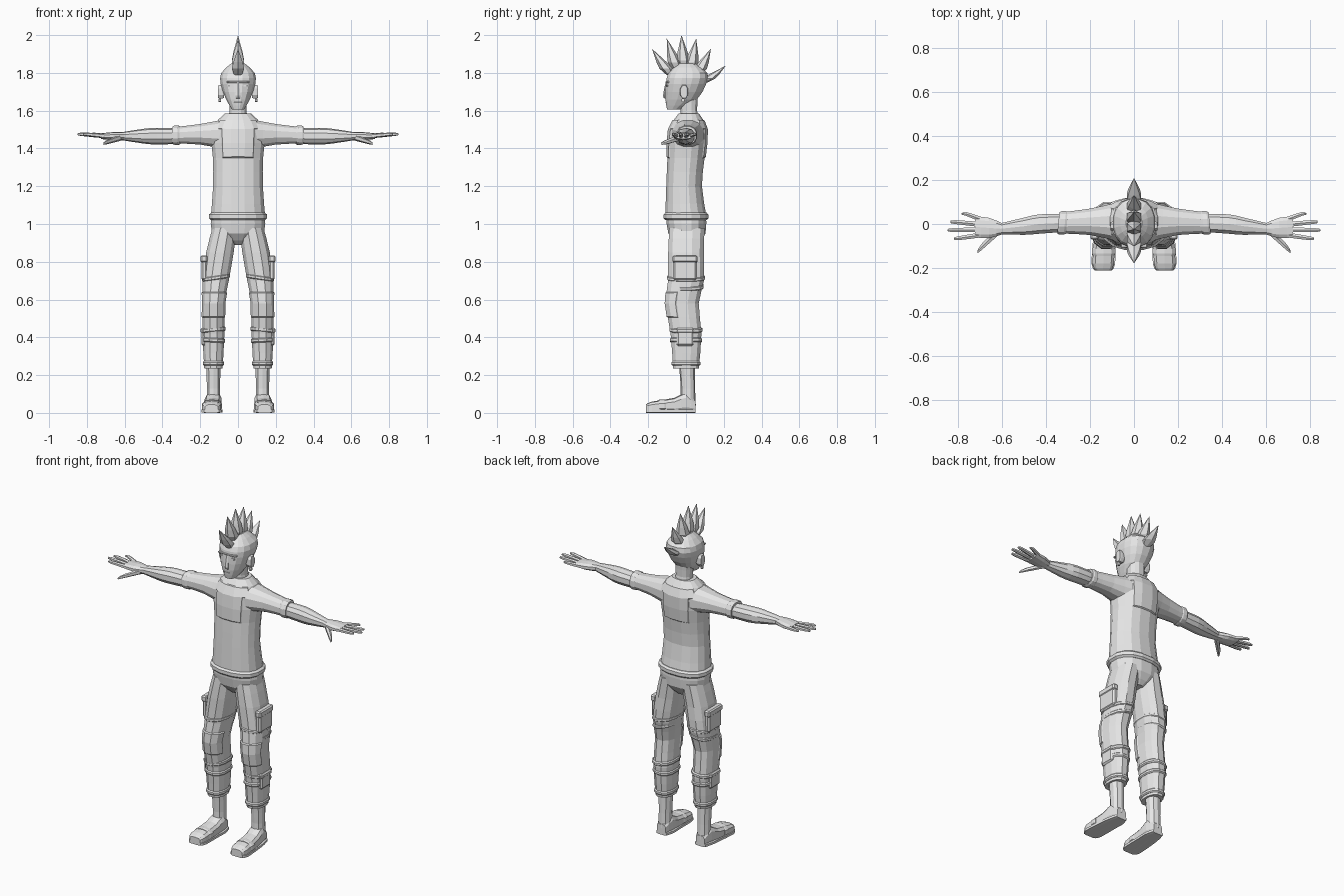
import bpy, bmesh, math
from mathutils import Vector

cube = bpy.data.objects.get("Cube")
if cube:
    bpy.data.objects.remove(cube, do_unlink=True)

grey = bpy.data.materials.new("light grey")
grey.use_nodes = True
shade = (0.8, 0.8, 0.8, 1)
grey.diffuse_color = shade
grey.node_tree.nodes["Principled BSDF"].inputs["Base Color"].default_value = shade

# Loft axis followed by the two directions its cross-section spans
ORDER = {"x": (0, 1, 2), "y": (1, 0, 2), "z": (2, 0, 1)}


def finish(name, bm):
    mesh = bpy.data.meshes.new(name)
    bm.to_mesh(mesh)
    bm.free()
    mesh.materials.append(grey)
    bpy.context.collection.objects.link(bpy.data.objects.new(name, mesh))


def add_midpoints(keys):
    """Put one smoothly interpolated ring between each pair of key rings."""
    rings = []
    for i, (start, end) in enumerate(zip(keys, keys[1:])):
        before = keys[max(i - 1, 0)]
        after = keys[min(i + 2, len(keys) - 1)]
        middle = [(9 * (b + c) - a - d) / 16 for a, b, c, d in zip(before, start, end, after)]
        rings += [start, middle]
    return rings + [keys[-1]]


def loft(name, keys, axis="z", sides=12, square=0.85, side=1, tilt=0, curved=True, panels=()):
    """Key rings are (distance along axis, two centre offsets, two radii)."""
    rings = add_midpoints(keys) if curved else keys
    along, across, up = ORDER[axis]
    bm = bmesh.new()
    loops = []
    for distance, offset_a, offset_b, radius_a, radius_b in rings:
        loop = []
        for i in range(sides):
            angle = math.tau * (i + 0.5) / sides
            cos, sin = math.cos(angle), math.sin(angle)
            reach = radius_a * math.copysign(abs(cos) ** square, cos)
            point = Vector()
            point[along] = distance + tilt * reach
            point[across] = offset_a + reach
            point[up] = offset_b + radius_b * math.copysign(abs(sin) ** square, sin)
            point.x *= side
            loop.append(bm.verts.new(point))
        loops.append(loop)
    for low, high in zip(loops, loops[1:]):
        for i in range(sides):
            j = (i + 1) % sides
            bm.faces.new((low[i], low[j], high[j], high[i]))
    bm.faces.new(loops[0])
    bm.faces.new(loops[-1])
    bmesh.ops.remove_doubles(bm, verts=bm.verts, dist=0.0001)
    bmesh.ops.recalc_face_normals(bm, faces=bm.faces)
    # Raised panels are chosen by where each face lies
    for rule in panels:
        chosen = [face for face in bm.faces if rule(face.calc_center_median())]
        bmesh.ops.inset_region(bm, faces=chosen, thickness=0.006, depth=0.006)
    finish(name, bm)


def band(name, ring, half_width, **options):
    """A chamfered strap round a limb or the waist."""
    distance, offset_a, offset_b, radius_a, radius_b = ring
    profile = [(-1, .92), (-.5, 1), (.5, 1), (1, .92)]
    loft(name, [(distance + half_width * step, offset_a, offset_b, radius_a * grow, radius_b * grow)
                for step, grow in profile], curved=False, **options)


def box(name, center, size, bevel, side=1):
    bm = bmesh.new()
    bmesh.ops.create_cube(bm, size=1)
    for vert in bm.verts:
        vert.co = Vector([c + k * s for c, k, s in zip(center, vert.co, size)])
        vert.co.x *= side
    bmesh.ops.recalc_face_normals(bm, faces=bm.faces)
    bmesh.ops.bevel(bm, geom=bm.edges[:], offset=bevel, segments=1, affect="EDGES")
    finish(name, bm)


def on_yoke(center):
    return abs(center.x) < .1 and 1.35 < center.z < 1.54


# Shirt with raised chest and back panels, hem and pelvis
loft("shirt", [(1.03, 0, 0, .147, .112), (1.2, 0, -.01, .134, .096), (1.35, 0, 0, .135, .1),
               (1.5, 0, .01, .143, .102), (1.585, 0, .015, .07, .055)], sides=16,
     panels=[lambda c: on_yoke(c) and c.y < -.05, lambda c: on_yoke(c) and c.y > .06])
band("shirt_hem", (1.04, 0, 0, .157, .121), .02, sides=16)
loft("pelvis", [(.89, 0, .01, .03, .05), (.95, 0, .005, .14, .1), (1.05, 0, 0, .14, .108)], sides=16)

# Neck, head and face
loft("neck", [(1.55, 0, .02, .054, .052), (1.6, 0, .015, .046, .045), (1.68, 0, .01, .05, .055)])
loft("head", [(1.605, 0, -.065, .032, .036), (1.66, 0, -.025, .064, .085), (1.74, 0, 0, .093, .108),
              (1.8, 0, .01, .09, .104), (1.85, 0, .005, .036, .045)], sides=16)
loft("nose", [(1.665, 0, -.1, .013, .012), (1.68, 0, -.106, .015, .016), (1.75, 0, -.1, .006, .008)],
     sides=6)
box("brow", (0, -.098, 1.752), (.12, .02, .01), .003)
box("mouth", (0, -.104, 1.643), (.04, .008, .005), .001)

# Fan of hair spikes, front to back
COUNT = 6
for k in range(COUNT):
    t = k / (COUNT - 1)
    drop = (t - .4) ** 2
    base = Vector((0, -.08 + .17 * t, 1.82 - .2 * drop))
    tip = Vector((0, -.18 + .39 * t, 2 - .45 * drop))
    rings = []
    for fraction, width in ((0, .6), (.25, 1), (.5, .75), (.8, .3), (1, 0)):
        center = base.lerp(tip, fraction)
        rings.append((center.z, 0, center.y, .038 * width, .036 * width))
    loft(f"hair_spike_{k + 1}", rings, sides=6, square=1, curved=False)


def leg_x(z):
    """Legs are straight below the knee and lean inward to the hip."""
    return .13 - .21 * max(0, z - .55) ** 1.5


ARM = 1.465
for side, label in ((1, "left"), (-1, "right")):
    # Eye, ear and earring
    box(f"{label}_eye", (.034, -.1, 1.732), (.03, .008, .01), .001, side)
    band(f"{label}_ear", (.09, -.01, 1.7, .022, .038), .016, axis="x", sides=8, side=side)
    band(f"{label}_earring", (.096, -.016, 1.655, .009, .011), .006, axis="x", sides=8, side=side)

    # Sleeve, cuff and bare arm
    loft(f"{label}_sleeve", [(.08, .01, 1.475, .09, .08), (.2, .01, 1.475, .062, .056),
                             (.33, .005, 1.47, .05, .045)], "x", side=side)
    band(f"{label}_sleeve_cuff", (.325, .005, 1.47, .055, .052), .02, axis="x", side=side, tilt=-.1)
    loft(f"{label}_arm", [(.32, .005, ARM, .043, .041), (.43, 0, ARM, .046, .044),
                          (.5, -.01, ARM, .041, .039), (.61, -.022, ARM, .026, .022)],
         "x", 10, side=side)

    # Hand with fanned fingers and a thumb
    loft(f"{label}_palm", [(.6, -.022, ARM, .026, .022), (.66, -.018, ARM, .048, .022),
                           (.725, -.013, ARM, .05, .015)], "x", 10, side=side)
    for i, finger in enumerate(("index", "middle", "ring", "little")):
        root, tip = -.05 + .024 * i, -.065 + .037 * i
        reach = .85 - .02 * (i - 1.2) ** 2
        loft(f"{label}_{finger}_finger", [(.7, root, ARM, .013, .012),
                                          (reach - .02, tip, ARM + .01, .01, .009),
                                          (reach, tip, ARM + .01, .004, .004)], "x", 6, side=side)
    loft(f"{label}_thumb", [(.62, -.035, 1.457, .02, .016), (.69, -.1, 1.435, .017, .012),
                            (.713, -.127, 1.425, .007, .006)], "x", 6, side=side)

    # Trouser leg with a raised knee pad
    trouser = [(.235, 0, .05, .07), (.42, 0, .06, .084), (.58, -.02, .06, .09),
               (.7, 0, .071, .098), (.85, 0, .075, .097), (.98, .005, .066, .096)]
    loft(f"{label}_trouser_leg", [(z, leg_x(z), y, width, depth) for z, y, width, depth in trouser],
         side=side, panels=[lambda c: c.y < -.055 and .48 < c.z < .66])

    # Straps and folds round the leg: height, radii, tilt
    for part, z, width, depth, slope in (("cuff", .262, .058, .079, 0),
                                         ("shin_strap", .385, .064, .088, .05),
                                         ("calf_fold", .44, .067, .089, -.1),
                                         ("knee_fold", .67, .07, .096, -.2),
                                         ("thigh_strap", .715, .076, .103, -.15)):
        band(f"{label}_{part}", (z, leg_x(z), 0, width, depth), .012, side=side, tilt=slope)

    # Side pockets with flaps
    for part, z, size in (("thigh", .765, .125), ("calf", .4, .09)):
        box(f"{label}_{part}_pocket", (.178, -.005, z), (.032, size, size), .009, side)
        box(f"{label}_{part}_pocket_flap", (.18, -.005, z + size * .4),
            (.036, size * 1.06, size * .3), .007, side)

    # Ankle, shoe, sole and toe strap
    loft(f"{label}_ankle", [(.04, .13, .01, .038, .042), (.13, .13, .01, .036, .038),
                            (.25, .13, .005, .04, .042)], sides=10, side=side)
    shoe = [(.05, .13, .035, .03, .03), (0, .13, .055, .044, .054), (-.06, .135, .04, .047, .04),
            (-.18, .14, .03, .051, .03), (-.212, .14, .025, .035, .02)]
    loft(f"{label}_shoe", shoe, "y", 10, .65, side)
    loft(f"{label}_shoe_sole", [(y, x, .01, width + .005, .01) for y, x, z, width, height in shoe],
         "y", 8, .4, side)
    band(f"{label}_shoe_strap", (-.125, .138, .036, .055, .036), .02, axis="y", sides=10, side=side)
